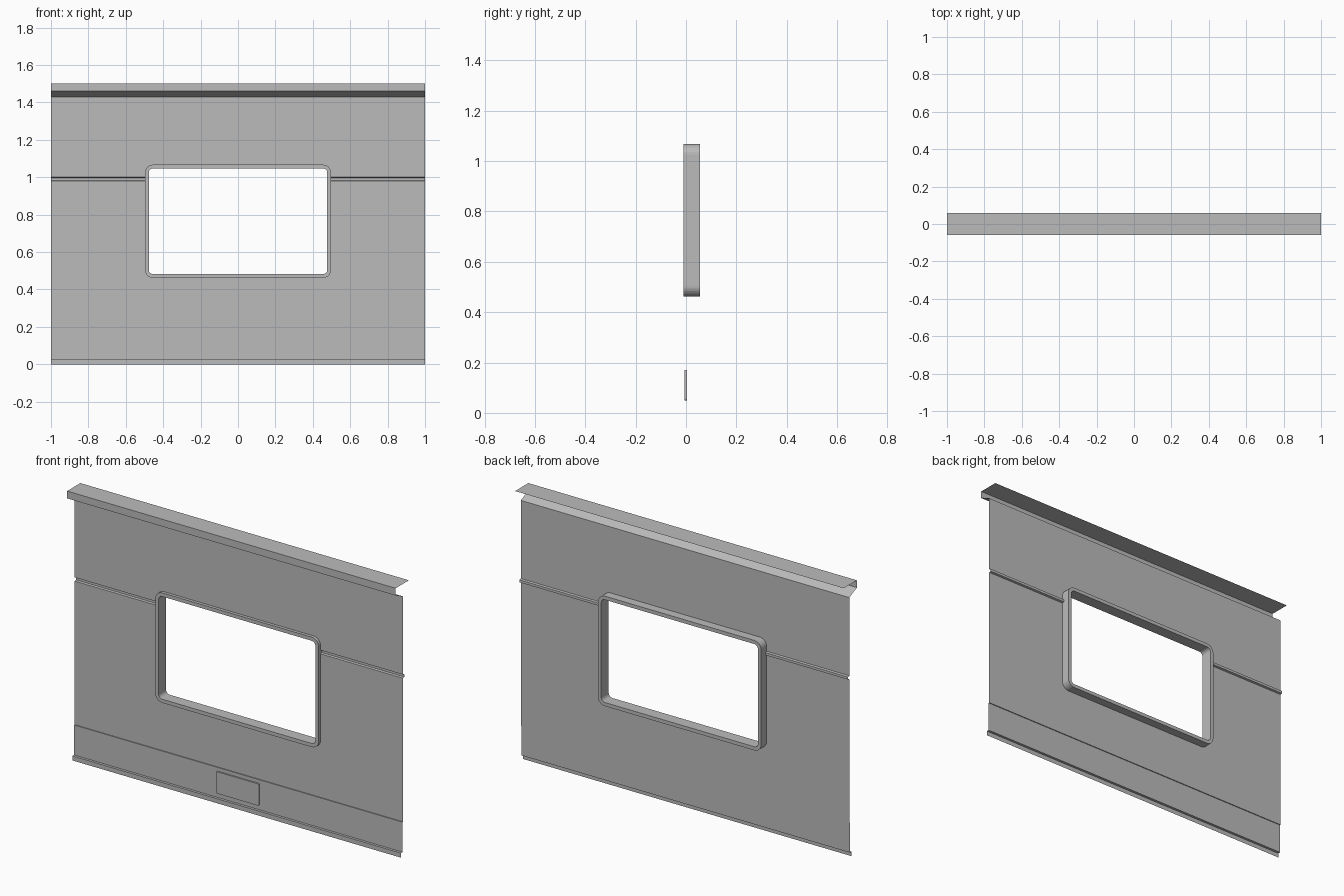
import bpy, bmesh, math

old = bpy.data.objects.get("Cube")
if old:
    bpy.data.objects.remove(old, do_unlink=True)

grey = bpy.data.materials.new("panel grey")
grey.use_nodes = True
colour = (0.5, 0.5, 0.5, 1)
grey.diffuse_color = colour
grey.node_tree.nodes["Principled BSDF"].inputs["Base Color"].default_value = colour


def finish(name, bm, recalc=True):
    if recalc:
        bmesh.ops.recalc_face_normals(bm, faces=bm.faces)
    mesh = bpy.data.meshes.new(name)
    bm.to_mesh(mesh)
    bm.free()
    mesh.materials.append(grey)
    obj = bpy.data.objects.new(name, mesh)
    bpy.context.collection.objects.link(obj)
    return obj


def rounded_rect(half_w, z0, z1, r, steps=6):
    """Outline in x and z, counter-clockwise from the front."""
    corners = [(half_w - r, z1 - r), (r - half_w, z1 - r),
               (r - half_w, z0 + r), (half_w - r, z0 + r)]
    points = []
    for i, (cx, cz) in enumerate(corners):
        for s in range(steps + 1):
            a = math.pi / 2 * (i + s / steps)
            points.append((cx + r * math.cos(a), cz + r * math.sin(a)))
    return points


# Folded sheet: one profile (y, z) swept across x, with the window left open
WALL, LOWER, RIDGE, FOOT, LIP = 0.008, 0.003, 0.019, -0.011, -0.0575
HOLE_X, HOLE_LOW, HOLE_HIGH = 0.485, 0.475, 1.055
profile = [(FOOT, 0), (FOOT, 0.025), (LOWER, 0.025), (LOWER, 0.19), (WALL, 0.19),
           (WALL, HOLE_LOW), (WALL, 0.98), (RIDGE, 0.983), (RIDGE, 0.997), (WALL, 1.0),
           (WALL, HOLE_HIGH), (WALL, 1.43), (LIP, 1.46), (LIP, 1.5), (-LIP, 1.5)]
bm = bmesh.new()
columns = [[bm.verts.new((x, y, z)) for y, z in profile]
           for x in (-1, -HOLE_X, HOLE_X, 1)]
for c in range(3):
    for i in range(len(profile) - 1):
        in_hole = HOLE_LOW <= profile[i][1] and profile[i + 1][1] <= HOLE_HIGH
        if c == 1 and in_hole:
            continue
        a, b = columns[c], columns[c + 1]
        bm.faces.new((a[i], b[i], b[i + 1], a[i + 1]))
finish("wall_sheet", bm, recalc=False)

# Window frame: rounded rectangular ring
FRONT, BACK = -0.009, 0.056
bm = bmesh.new()
outer = rounded_rect(0.497, 0.462, 1.067, 0.042)
inner = rounded_rect(0.477, 0.482, 1.047, 0.022)
loops = [[bm.verts.new((x, y, z)) for x, z in outline]
         for outline, y in ((outer, FRONT), (outer, BACK), (inner, BACK), (inner, FRONT))]
n = len(outer)
for k in range(4):
    a, b = loops[k], loops[(k + 1) % 4]
    for i in range(n):
        j = (i + 1) % n
        bm.faces.new((a[i], a[j], b[j], b[i]))
frame = finish("window_frame", bm)

# Small cover plate near the foot
bm = bmesh.new()
face = bm.faces.new([bm.verts.new((x, -0.005, z))
                     for x, z in rounded_rect(0.13, 0.05, 0.17, 0.005, 3)])
made = bmesh.ops.extrude_face_region(bm, geom=[face], use_keep_orig=True)
for v in made["geom"]:
    if isinstance(v, bmesh.types.BMVert):
        v.co.y = LOWER
plate = finish("cover_plate", bm)

# Smooth the rounded corners, keep the edges sharp
for obj in bpy.context.view_layer.objects:
    obj.select_set(obj in (frame, plate))
bpy.context.view_layer.objects.active = frame
bpy.ops.object.shade_smooth_by_angle(angle=math.radians(35))
